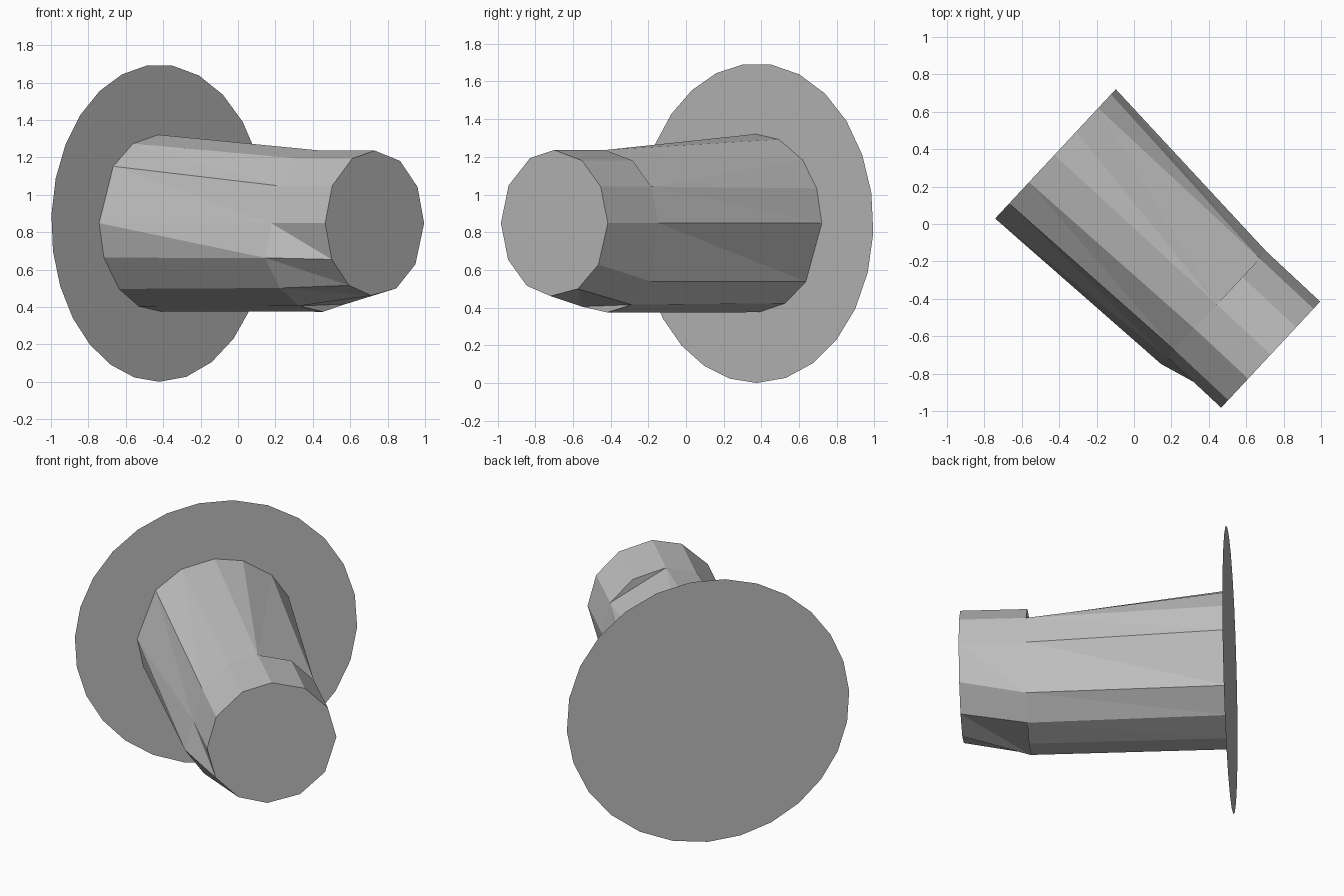
import bpy, bmesh, math
from mathutils import Vector

if "Cube" in bpy.data.objects:
    bpy.data.objects.remove(bpy.data.objects["Cube"])

grey = bpy.data.materials.new("plain_grey")
grey.diffuse_color = (0.52, 0.52, 0.52, 1)
grey.use_nodes = True
grey.node_tree.nodes["Principled BSDF"].inputs["Base Color"].default_value = grey.diffuse_color

# Horizontal axis of the part, its sideways direction, and the plate centre
AXIS = Vector((0.731, -0.682, 0))
SIDE = Vector((0.682, 0.731, 0))
CENTRE = Vector((-0.42, 0.375, 0.848))


def point(along, angle, radius):
    a = math.radians(angle)
    return (CENTRE + AXIS * along + SIDE * (radius * math.cos(a))
            + Vector((0, 0, radius * math.sin(a))))


def finish(bm, name):
    bmesh.ops.recalc_face_normals(bm, faces=bm.faces)
    mesh = bpy.data.meshes.new(name)
    bm.to_mesh(mesh)
    bm.free()
    mesh.materials.append(grey)
    bpy.context.collection.objects.link(bpy.data.objects.new(name, mesh))


def bridge(bm, a, b):
    """Triangle strip between two closed rings; repeated points are skipped."""
    for i in range(len(a)):
        j = (i + 1) % len(a)
        for tri in ((a[i], a[j], b[i]), (a[j], b[j], b[i])):
            if len(set(tri)) == 3:
                bm.faces.new(tri)


# Round back plate, a single thin sheet
bm = bmesh.new()
angles = [97 + 173 * i / 13 for i in range(14)] + [270 + 173 * i / 12 for i in range(1, 13)]
bm.faces.new([bm.verts.new(point(0, a, 0.848)) for a in angles])
finish(bm, "back_plate")

# Tapered barrel and short collar
bm = bmesh.new()
base_angles = [180, 140, 116, 91, 70, 45, 23, 0, -41, -64, -88, -110, -132, -157]
base = [bm.verts.new(point(0, a, 0.473)) for a in base_angles]
upper = [180, 149, 117, 90, 59, 30, 0]
lower = [-43, -66, -88, -111, -133, -157]
ring = {a: bm.verts.new(point(1.18, a, 0.388)) for a in upper}
ring.update({a: bm.verts.new(point(1.18, a, 0.455 if a == -43 else 0.474)) for a in lower})
end_angles = upper + [-34.5, -64, -94, -121, -150]
end = [bm.verts.new(point(1.574, a, 0.388)) for a in end_angles]

bridge(bm, base, [ring[a] for a in [180, 149, 117, 90, 90, 30, 30, 0] + lower])
bridge(bm, [ring[a] for a in upper + [-43, -66, -111, -133, -157]], end)

# Small step faces where barrel and collar differ, and the end cap
for step in ((90, 59, 30), (-66, -88, -111)):
    bm.faces.new([ring[a] for a in step])
bm.faces.new(end)
finish(bm, "barrel")
